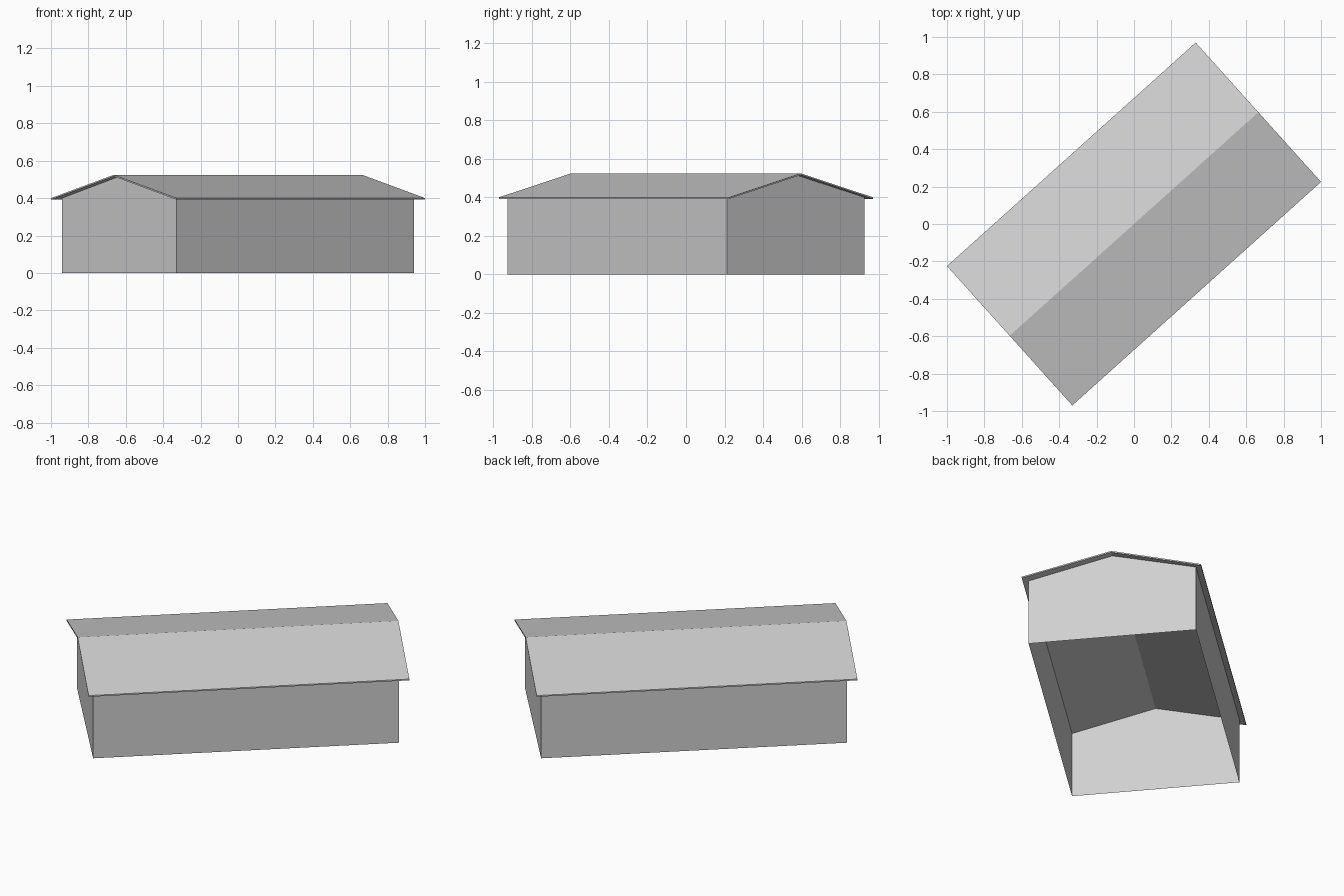
import bpy
import bmesh
from mathutils import Vector

cube = bpy.data.objects.get("Cube")
if cube:
    bpy.data.objects.remove(cube, do_unlink=True)

grey = bpy.data.materials.new("light grey")
grey.use_nodes = True
colour = (0.63, 0.63, 0.63, 1)
grey.diffuse_color = colour
grey.node_tree.nodes["Principled BSDF"].inputs["Base Color"].default_value = colour


def finish(name, bm):
    bmesh.ops.recalc_face_normals(bm, faces=bm.faces)
    mesh = bpy.data.meshes.new(name)
    bm.to_mesh(mesh)
    bm.free()
    mesh.materials.append(grey)
    obj = bpy.data.objects.new(name, mesh)
    bpy.context.collection.objects.link(obj)
    return obj


def footprint(near, side):
    """Two near corners of an end, then the opposite end by point symmetry."""
    a, b = Vector((*near, 0)), Vector((*side, 0))
    return (a, b), (-b, -a)


def lift(point, z):
    return Vector((point.x, point.y, z))


# Walls: thin shell, open below, with gabled ends
EAVE, RIDGE, THICK = 0.40, 0.524, 0.008
bm = bmesh.new()
ends = []
for left, right in footprint((-0.94, -0.213), (-0.33, -0.926)):
    mid = (left + right) / 2
    points = [lift(left, 0), lift(left, EAVE), lift(mid, RIDGE - THICK),
              lift(right, EAVE), lift(right, 0)]
    ring = [bm.verts.new(p) for p in points]
    bm.faces.new(ring)
    ends.append(ring)
for i in (0, 3):
    bm.faces.new((ends[0][i], ends[0][i + 1], ends[1][i + 1], ends[1][i]))
finish("walls", bm)

# Roof: thin folded slab overhanging all four sides
bm = bmesh.new()
rings = []
for left, right in footprint((-1, -0.225), (-0.33, -0.97)):
    mid = (left + right) / 2
    top = [lift(left, EAVE), lift(mid, RIDGE), lift(right, EAVE)]
    under = [p - Vector((0, 0, THICK)) for p in reversed(top)]
    ring = [bm.verts.new(p) for p in top + under]
    for i in (0, 1):
        bm.faces.new((ring[i], ring[i + 1], ring[4 - i], ring[5 - i]))
    rings.append(ring)
for i in range(6):
    j = (i + 1) % 6
    bm.faces.new((rings[0][i], rings[0][j], rings[1][j], rings[1][i]))
finish("roof", bm)
